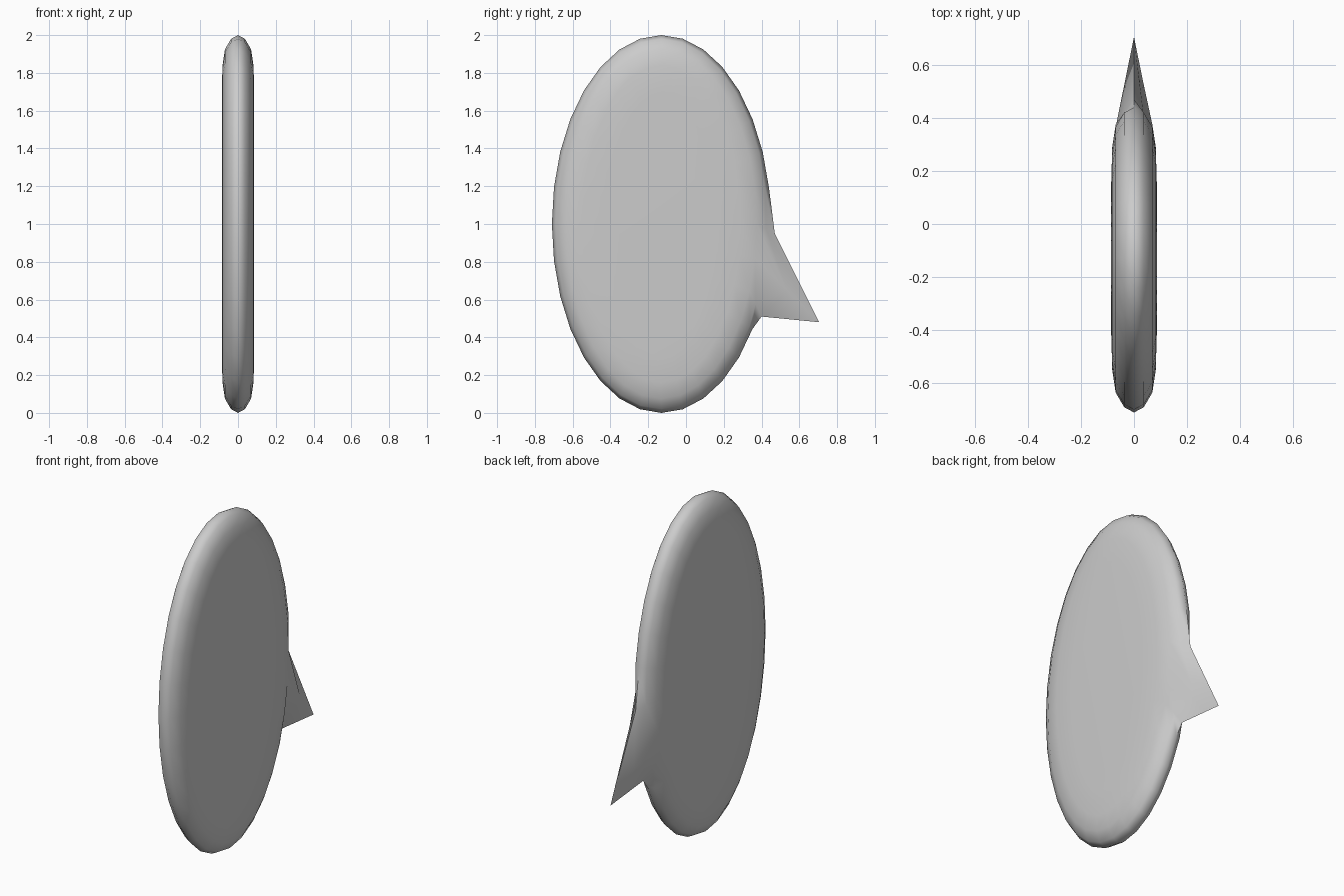
import bpy, bmesh, math

if "Cube" in bpy.data.objects:
    bpy.data.objects.remove(bpy.data.objects["Cube"])

N = 32                       # sides of the oval
CY, CZ, RY, RZ = -0.13, 1.0, 0.58, 1.0
# pointed tail: oval index -> position on the middle outline
TAIL = {0: (0.47, 0.95), N - 1: (0.705, 0.48), N - 2: (0.40, 0.51)}
# half cross-section of the rim: (x, inset from outline)
RIM = [(0.0, 0.0), (0.037, 0.02), (0.069, 0.075), (0.082, 0.16), (0.086, 0.3)]


def oval(i, inset):
    a = 2 * math.pi * i / N
    return (CY + (RY - inset) * math.cos(a), CZ + (RZ - inset) * math.sin(a))


def ring_point(i, level):
    x, inset = RIM[level]
    y, z = oval(i, inset)
    if i in TAIL and level < 2:
        # tail tapers evenly from its base on the rim to the middle outline
        t = level / 2
        by, bz = oval(i, RIM[2][1])
        ty, tz = TAIL[i]
        x, y, z = RIM[2][0] * t, ty + (by - ty) * t, tz + (bz - tz) * t
    return x, y, z


bm = bmesh.new()
levels = [(-1, k) for k in range(len(RIM) - 1, 0, -1)] + [(1, k) for k in range(len(RIM))]
rings = []
for side, k in levels:
    ring = []
    for i in range(N):
        x, y, z = ring_point(i, k)
        ring.append(bm.verts.new((side * x, y, z)))
    rings.append(ring)

# rim strips and the two flat sides
for a, b in zip(rings, rings[1:]):
    for i in range(N):
        j = (i + 1) % N
        bm.faces.new((a[i], a[j], b[j], b[i]))
bm.faces.new(rings[0])
bm.faces.new(rings[-1])
bmesh.ops.recalc_face_normals(bm, faces=bm.faces)

mesh = bpy.data.meshes.new("speech_bubble")
bm.to_mesh(mesh)
bm.free()
bubble = bpy.data.objects.new("speech_bubble", mesh)
bpy.context.collection.objects.link(bubble)
bpy.context.view_layer.objects.active = bubble
bubble.select_set(True)
bpy.ops.object.shade_smooth_by_angle(angle=math.radians(70))
